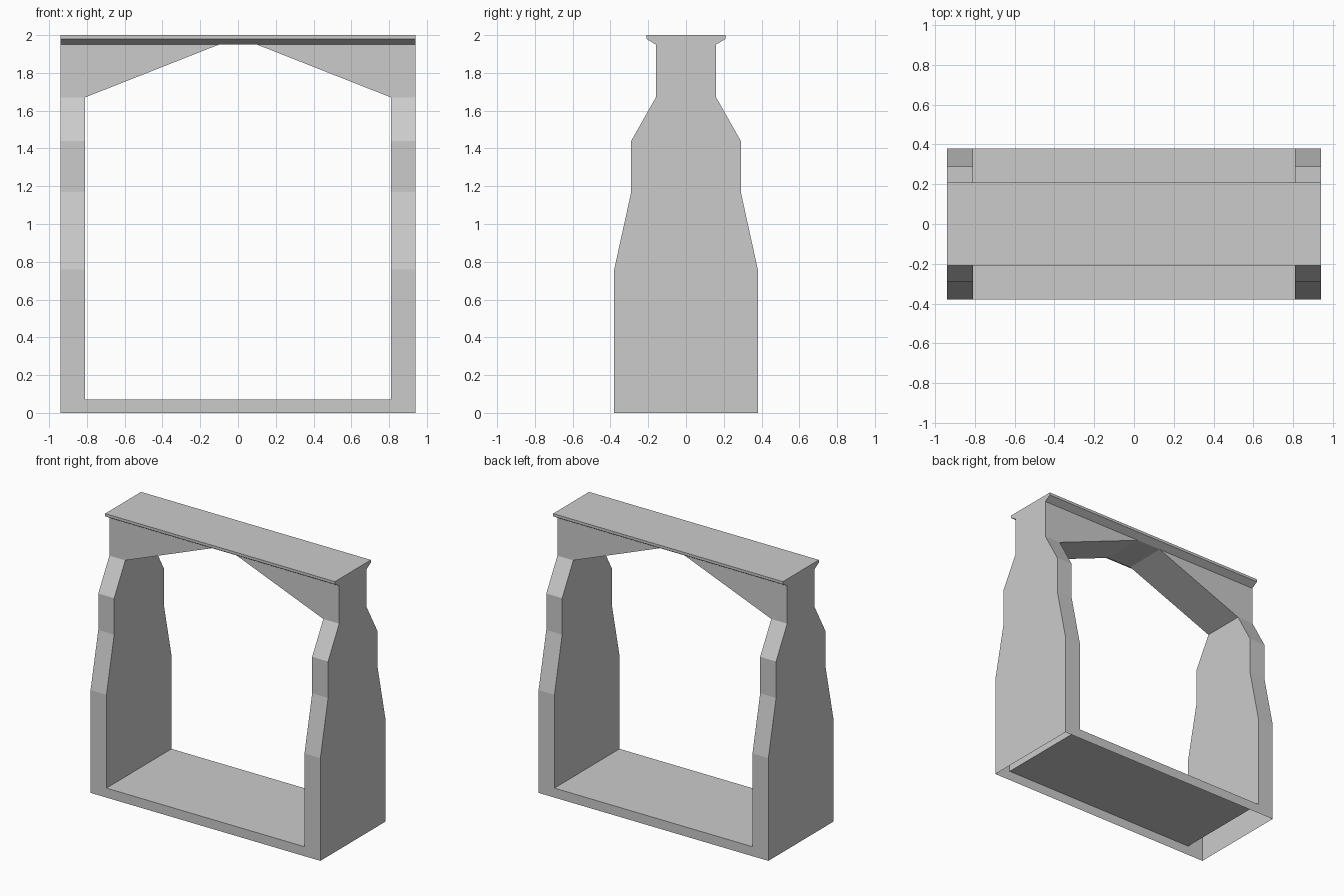
import bpy, bmesh
from mathutils import Vector

if "Cube" in bpy.data.objects:
    bpy.data.objects.remove(bpy.data.objects["Cube"])

W, IN, FLAT = 0.94, 0.81, 0.10            # half width, opening, arch crown
FLOOR, SPRING, CROWN = 0.07, 1.67, 1.95   # key heights
LEG = [(0.38, 0), (0.38, 0.76), (0.29, 1.17), (0.29, 1.44), (0.16, SPRING)]
CORNICE = [(0.16, CROWN), (0.21, 1.98), (0.21, 2.0)]
SIGNS = (-1, 1)


def face(bm, pts, outward):
    """Add a face whose normal points along the outward direction."""
    f = bm.faces.new([bm.verts.new(p) for p in pts])
    f.normal_update()
    if f.normal.dot(Vector(outward)) < 0:
        f.normal_flip()


def strip(bm, profile, x0, x1, s):
    """Sweep a half profile along x on the front or back side."""
    for (ya, za), (yb, zb) in zip(profile, profile[1:]):
        face(bm, [(x0, s * ya, za), (x1, s * ya, za),
                  (x1, s * yb, zb), (x0, s * yb, zb)], (0, s, 0))


def side(bm, profile, x, d):
    """Full symmetric profile as one flat wall."""
    face(bm, [(x, y, z) for y, z in profile] +
         [(x, -y, z) for y, z in reversed(profile)], (d, 0, 0))


def finish(bm, name):
    bmesh.ops.remove_doubles(bm, verts=bm.verts, dist=1e-4)
    mesh = bpy.data.meshes.new(name)
    bm.to_mesh(mesh)
    bm.free()
    bpy.context.collection.objects.link(bpy.data.objects.new(name, mesh))


# Hollow legs, open at the bottom
for k in SIGNS:
    bm = bmesh.new()
    side(bm, LEG, k * W, k)
    # inner wall starts at the floor
    side(bm, [(0.38, FLOOR)] + LEG[1:], k * IN, -k)
    for s in SIGNS:
        strip(bm, LEG, k * IN, k * W, s)
    finish(bm, "left_leg" if k < 0 else "right_leg")

# Arch: sloped spandrels and soffit between the legs
bm = bmesh.new()
t = LEG[-1][0]
for k in SIGNS:
    side(bm, [(t, SPRING), (t, CROWN)], k * W, k)
    face(bm, [(k * IN, -t, SPRING), (k * IN, t, SPRING),
              (k * FLAT, t, CROWN), (k * FLAT, -t, CROWN)], (0, 0, -1))
    for s in SIGNS:
        face(bm, [(k * W, s * t, SPRING), (k * IN, s * t, SPRING),
                  (k * FLAT, s * t, CROWN), (k * W, s * t, CROWN)], (0, s, 0))
face(bm, [(-FLAT, -t, CROWN), (FLAT, -t, CROWN),
          (FLAT, t, CROWN), (-FLAT, t, CROWN)], (0, 0, -1))
finish(bm, "arch")

# Cornice with chamfered underside and flat top
bm = bmesh.new()
for k in SIGNS:
    side(bm, CORNICE, k * W, k)
    strip(bm, CORNICE, -W, W, k)
y, z = CORNICE[-1]
face(bm, [(-W, -y, z), (W, -y, z), (W, y, z), (-W, y, z)], (0, 0, 1))
finish(bm, "cornice")

# Threshold floor, open underneath
bm = bmesh.new()
y = LEG[0][0]
face(bm, [(-IN, -y, FLOOR), (IN, -y, FLOOR), (IN, y, FLOOR), (-IN, y, FLOOR)],
     (0, 0, 1))
for s in SIGNS:
    strip(bm, [(y, 0), (y, FLOOR)], -IN, IN, s)
finish(bm, "threshold")
